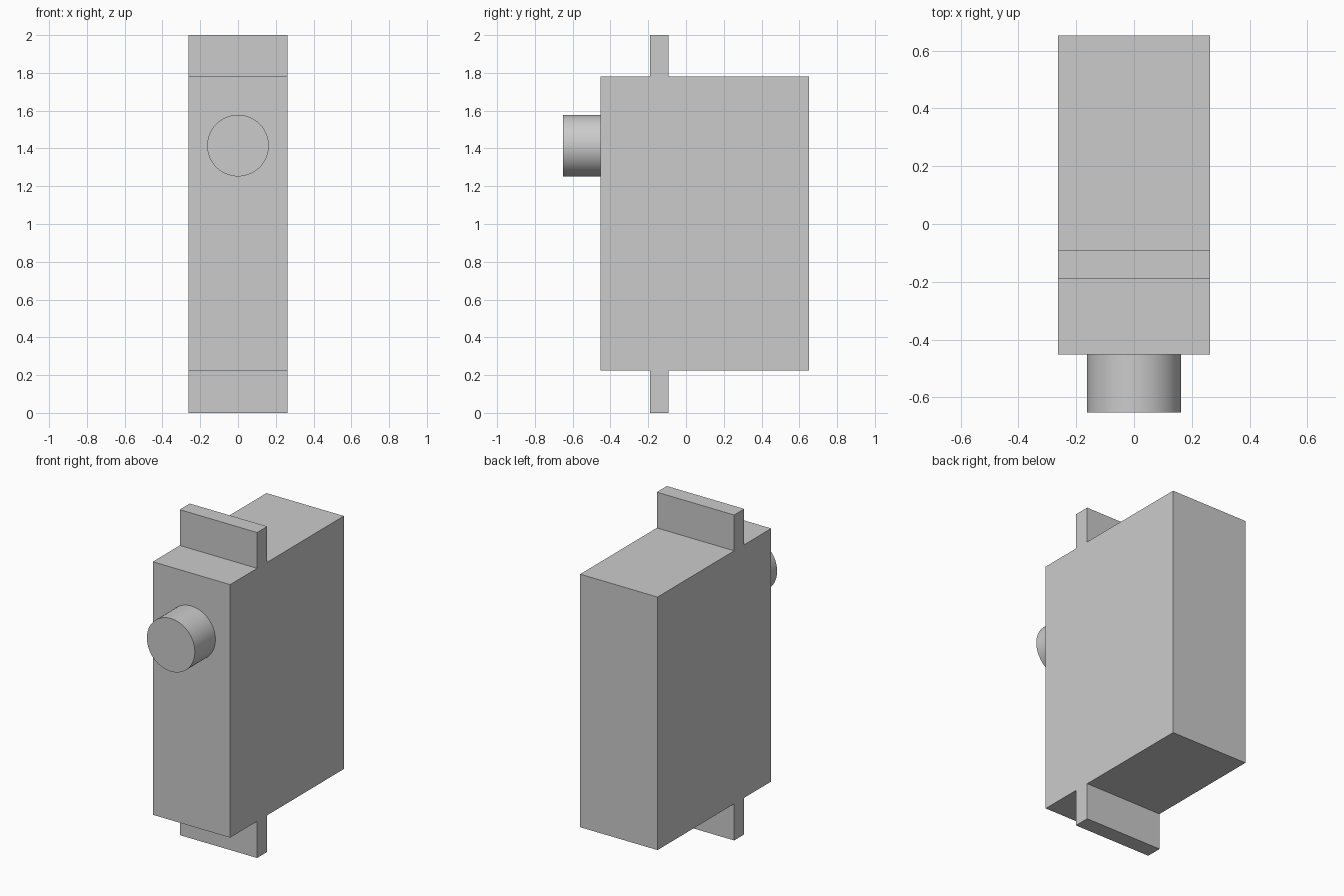
import bpy, bmesh, math
from mathutils import Vector

cube = bpy.data.objects.get("Cube")
if cube:
    bpy.data.objects.remove(cube, do_unlink=True)

# Single plain grey
GREY = (0.6, 0.6, 0.6, 1)
grey = bpy.data.materials.new("plain grey")
grey.diffuse_color = GREY
grey.use_nodes = True
grey.node_tree.nodes["Principled BSDF"].inputs["Base Color"].default_value = GREY

HALF_WIDTH = 0.263
BACK, FRONT, SHAFT_TIP = 0.652, -0.452, -0.652
BOTTOM, TOP, HEIGHT = 0.225, 1.78, 2.0
TAB_FRONT, TAB_BACK = -0.19, -0.092

# Housing with mounting tabs: side profile extruded across the width
profile = [
    (FRONT, BOTTOM), (TAB_FRONT, BOTTOM), (TAB_FRONT, 0), (TAB_BACK, 0),
    (TAB_BACK, BOTTOM), (BACK, BOTTOM), (BACK, TOP), (TAB_BACK, TOP),
    (TAB_BACK, HEIGHT), (TAB_FRONT, HEIGHT), (TAB_FRONT, TOP), (FRONT, TOP),
]
bm = bmesh.new()
side = bm.faces.new([bm.verts.new((-HALF_WIDTH, y, z)) for y, z in profile])
extruded = bmesh.ops.extrude_face_region(bm, geom=[side])["geom"]
bmesh.ops.translate(bm, vec=Vector((2 * HALF_WIDTH, 0, 0)),
                    verts=[g for g in extruded if isinstance(g, bmesh.types.BMVert)])
bmesh.ops.recalc_face_normals(bm, faces=bm.faces)
mesh = bpy.data.meshes.new("housing_with_tabs")
bm.to_mesh(mesh)
bm.free()
mesh.materials.append(grey)
housing = bpy.data.objects.new("housing_with_tabs", mesh)
bpy.context.collection.objects.link(housing)

# Round output shaft on the front
bpy.ops.mesh.primitive_cylinder_add(
    vertices=64, radius=0.163, depth=FRONT - SHAFT_TIP,
    location=(0, (FRONT + SHAFT_TIP) / 2, 1.415), rotation=(math.pi / 2, 0, 0))
shaft = bpy.context.object
shaft.name = "output_shaft"
shaft.data.materials.append(grey)
bpy.ops.object.shade_smooth_by_angle(angle=math.radians(30))
